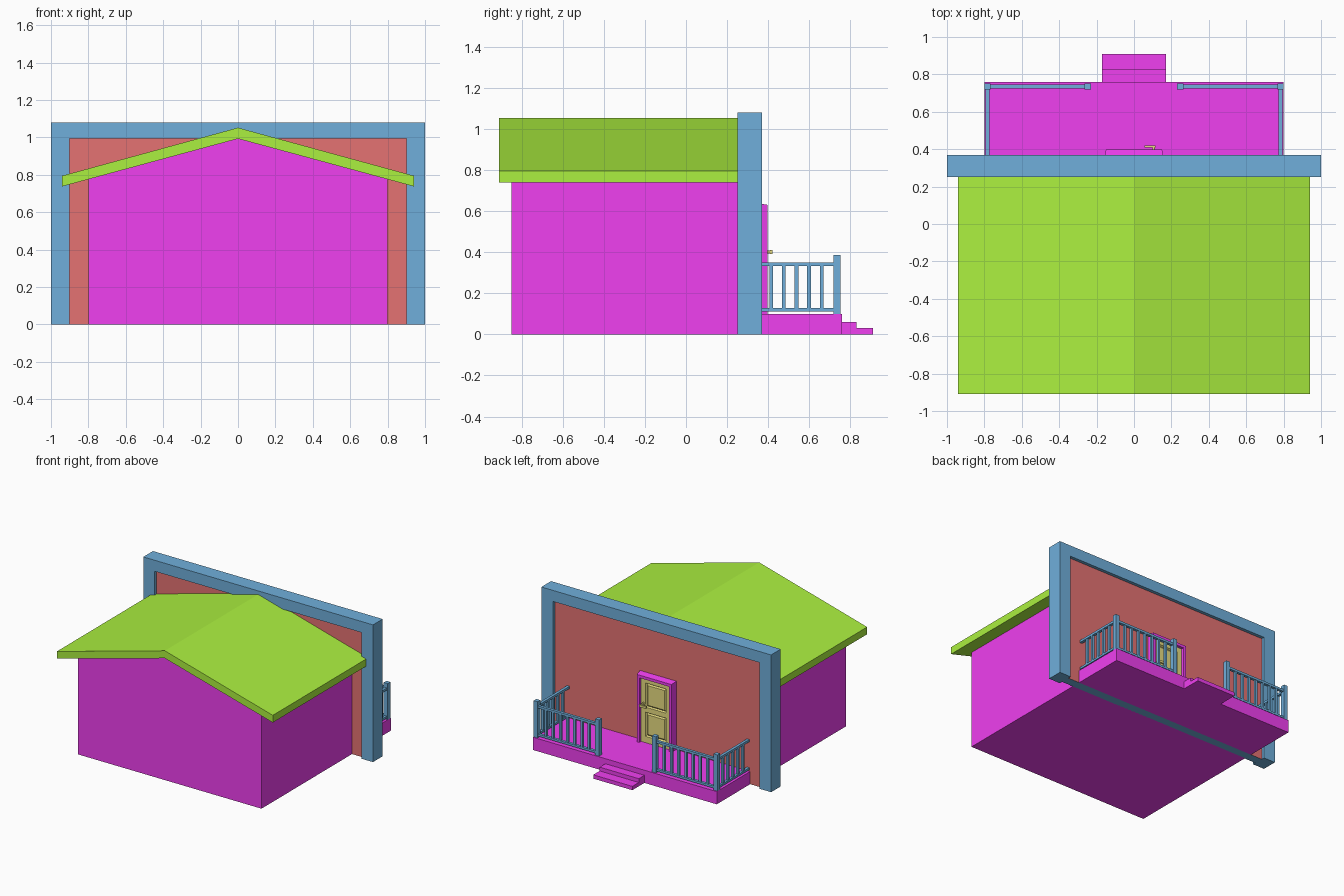
import bpy, bmesh, math
from mathutils import Vector, Matrix

if "Cube" in bpy.data.objects:
    bpy.data.objects.remove(bpy.data.objects["Cube"])


def material(name, rgb):
    m = bpy.data.materials.new(name)
    m.diffuse_color = (*rgb, 1)
    m.use_nodes = True
    m.node_tree.nodes["Principled BSDF"].inputs["Base Color"].default_value = m.diffuse_color
    return m


MAGENTA = material("magenta", (0.87, 0.05, 0.87))
GREEN = material("green", (0.41, 0.87, 0.05))
BLUE = material("blue", (0.16, 0.43, 0.71))
RED = material("red", (0.78, 0.17, 0.17))
YELLOW = material("yellow", (0.80, 0.72, 0.22))


def finish(name, bm, *mats):
    bmesh.ops.recalc_face_normals(bm, faces=bm.faces)
    me = bpy.data.meshes.new(name)
    bm.to_mesh(me)
    bm.free()
    for m in mats:
        me.materials.append(m)
    ob = bpy.data.objects.new(name, me)
    bpy.context.collection.objects.link(ob)
    return ob


def add_box(bm, x0, x1, y0, y1, z0, z1):
    size = Matrix.Diagonal((x1 - x0, y1 - y0, z1 - z0, 1))
    mid = Matrix.Translation(((x0 + x1) / 2, (y0 + y1) / 2, (z0 + z1) / 2))
    return bmesh.ops.create_cube(bm, size=1, matrix=mid @ size)["verts"]


def box(name, dims, mat):
    bm = bmesh.new()
    add_box(bm, *dims)
    return finish(name, bm, mat)


def prism(name, outline, y0, y1, mat):
    """Extrude an x/z outline along y."""
    bm = bmesh.new()
    face = bm.faces.new([bm.verts.new((x, y0, z)) for x, z in outline])
    ext = bmesh.ops.extrude_face_region(bm, geom=[face])["geom"]
    bmesh.ops.translate(bm, vec=(0, y1 - y0, 0),
                        verts=[v for v in ext if isinstance(v, bmesh.types.BMVert)])
    return finish(name, bm, mat)


def arch(w, h, t, top):
    """Upside-down U outline: half width, height, side and top thickness."""
    return [(-w, 0), (-w, h), (w, h), (w, 0),
            (w - t, 0), (w - t, h - top), (t - w, h - top), (t - w, 0)]


# House body and overhanging gable roof
prism("house_body", [(-0.8, 0), (0.8, 0), (0.8, 0.78), (0, 0.995), (-0.8, 0.78)],
      -0.85, 0.28, MAGENTA)
prism("roof", [(-0.94, 0.738), (-0.94, 0.795), (0, 1.052),
               (0.94, 0.795), (0.94, 0.738), (0, 0.993)], -0.91, 0.28, GREEN)

# Tall facade: blue surround with a recessed red wall
prism("facade_frame", arch(1.0, 1.08, 0.1, 0.087), 0.25, 0.37, BLUE)
wall = box("facade_wall", (-0.9, 0.9, 0.275, 0.345, 0, 0.993), RED)
wall.data.materials.append(BLUE)
for p in wall.data.polygons:
    if p.normal.z < -0.9:
        p.material_index = 1

# Porch and steps
box("porch_floor", (-0.8, 0.8, 0.345, 0.76, 0, 0.1), MAGENTA)
prof = [(0.76, 0), (0.91, 0), (0.91, 0.03), (0.83, 0.03), (0.83, 0.06), (0.76, 0.06)]
bm = bmesh.new()
f = bm.faces.new([bm.verts.new((-0.17, y, z)) for y, z in prof])
ext = bmesh.ops.extrude_face_region(bm, geom=[f])["geom"]
bmesh.ops.translate(bm, vec=(0.34, 0, 0),
                    verts=[v for v in ext if isinstance(v, bmesh.types.BMVert)])
finish("porch_steps", bm, MAGENTA)

# Railings on both sides of the porch
for side, label in ((1, "right"), (-1, "left")):
    bm = bmesh.new()
    for x in (0.247, 0.783):
        add_box(bm, x - 0.017, x + 0.017, 0.718, 0.752, 0.1, 0.385)
    for z0, z1 in ((0.112, 0.128), (0.332, 0.35)):
        add_box(bm, 0.26, 0.77, 0.724, 0.746, z0, z1)
        add_box(bm, 0.772, 0.794, 0.34, 0.72, z0, z1)
    for i in range(7):
        x = 0.264 + 0.502 * (i + 1) / 8
        add_box(bm, x - 0.009, x + 0.009, 0.726, 0.744, 0.12, 0.34)
    for i in range(5):
        y = 0.415 + 0.0613 * i
        add_box(bm, 0.774, 0.792, y - 0.009, y + 0.009, 0.12, 0.34)
    bmesh.ops.scale(bm, vec=(side, 1, 1), verts=bm.verts)
    finish("railing_" + label, bm, BLUE)

# Door trim, tapering slightly outward from the wall
trim = prism("door_trim", arch(0.16, 0.54, 0.032, 0.032), 0.34, 0.397, MAGENTA)
for v in trim.data.vertices:
    if v.co.y > 0.37:
        if abs(v.co.x) > 0.15:
            v.co.x *= 0.94
        if v.co.z > 0.53:
            v.co.z -= 0.01
    v.co.z += 0.1

# Door leaf with two sunken, raised-centre panels
bm = bmesh.new()
zs = [0.1, 0.15, 0.34, 0.38, 0.57, 0.61]
xs = [-0.13, -0.09, 0.09, 0.13]
grid = [[bm.verts.new((x, 0.375, z)) for x in xs] for z in zs]
panels = []
for r in range(5):
    for c in range(3):
        f = bm.faces.new((grid[r][c + 1], grid[r][c], grid[r + 1][c], grid[r + 1][c + 1]))
        if c == 1 and r in (1, 3):
            panels.append(f)
bm.normal_update()
bmesh.ops.inset_individual(bm, faces=panels, thickness=0.01, depth=-0.012)
bmesh.ops.inset_individual(bm, faces=panels, thickness=0.015, depth=0.008)
finish("door", bm, YELLOW)

# Lever handle
bm = bmesh.new()
for r, depth, y in ((0.015, 0.012, 0.38), (0.007, 0.035, 0.397)):
    bmesh.ops.create_cone(bm, cap_ends=True, segments=16, radius1=r, radius2=r, depth=depth,
                          matrix=Matrix.Translation((0.105, y, 0.4)) @ Matrix.Rotation(math.pi / 2, 4, "X"))
add_box(bm, 0.055, 0.115, 0.408, 0.421, 0.392, 0.41)
finish("door_handle", bm, YELLOW)
